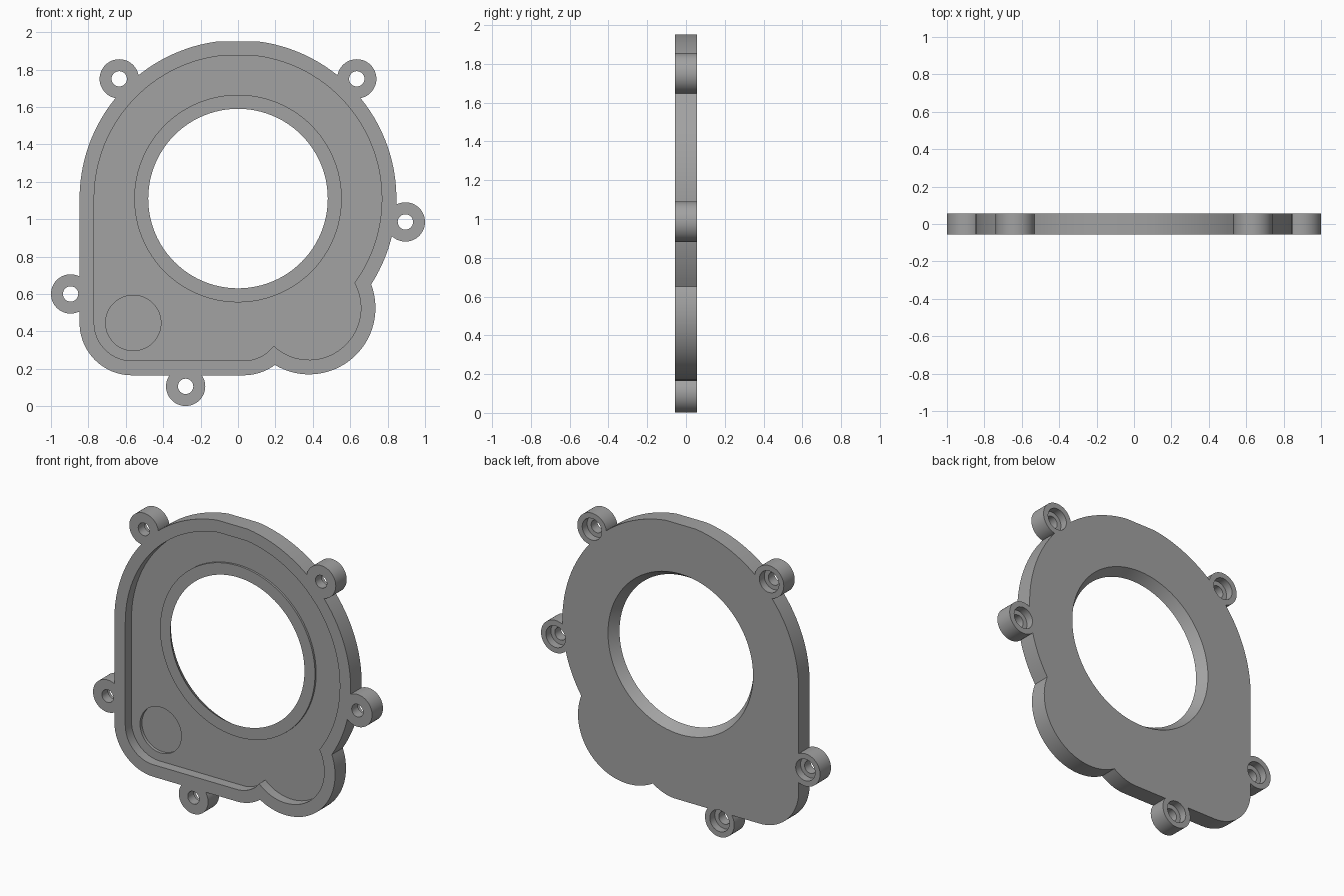
import bpy, bmesh, math
from mathutils import Vector

if "Cube" in bpy.data.objects:
    bpy.data.objects.remove(bpy.data.objects["Cube"])

FRONT, BACK, FLOOR = -0.056, 0.056, 0.008
CENTRE = (0.0, 1.11)          # main opening
CORNER = (-0.56, 0.445)       # lower left rounded corner
STEP = (0.03, 0.445)          # rounded end of the straight bottom edge
LOBE = (0.38, 0.525)          # lower right bulge
LUGS = [(-0.635, 1.75), (0.635, 1.75), (0.895, 0.985), (-0.895, 0.6), (-0.28, 0.106)]

grey = bpy.data.materials.new("grey_metal")
grey.diffuse_color = (0.36, 0.36, 0.36, 1)
grey.use_nodes = True
grey.node_tree.nodes["Principled BSDF"].inputs["Base Color"].default_value = grey.diffuse_color


def arc(c, r, a0, a1, n):
    return [(c[0] + r * math.cos(a0 + (a1 - a0) * i / n),
             c[1] + r * math.sin(a0 + (a1 - a0) * i / n)) for i in range(n + 1)]


def crossing(c0, r0, c1, r1, side):
    """Point where two circles meet, on the left (+1) or right (-1) of c0 to c1."""
    p, q = Vector(c0), Vector(c1)
    d = (q - p).length
    u = (q - p) / d
    a = (d * d + r0 * r0 - r1 * r1) / (2 * d)
    h = math.sqrt(r0 * r0 - a * a)
    return p + u * a + Vector((-u.y, u.x)) * h * side


def angle(c, p):
    return math.atan2(p[1] - c[1], p[0] - c[0])


def outline(inset):
    """Housing silhouette, counterclockwise, moved inward by inset."""
    big, small, lobe = 0.847 - inset, 0.28 - inset, 0.355 - inset
    low = crossing(STEP, small, LOBE, lobe, -1)
    high = crossing(LOBE, lobe, CENTRE, big, -1)
    flat = math.asin((1.95 - inset - CENTRE[1]) / big)
    pts = arc(CENTRE, big, angle(CENTRE, high), flat, 40)
    pts += arc(CENTRE, big, math.pi - flat, math.pi, 36)
    pts += arc((-0.847 + 0.28, CORNER[1]), small, math.pi, 1.5 * math.pi, 20)
    pts += arc(STEP, small, -math.pi / 2, angle(STEP, low), 10)
    pts += arc(LOBE, lobe, angle(LOBE, low), angle(LOBE, high), 36)[1:-1]
    return pts


def loft(name, loops):
    """Closed solid through equal-length loops, each given as (points, y)."""
    bm = bmesh.new()
    rings = [[bm.verts.new((x, y, z)) for x, z in pts] for pts, y in loops]
    for a, b in zip(rings, rings[1:]):
        for i in range(len(a)):
            j = (i + 1) % len(a)
            bm.faces.new((a[i], a[j], b[j], b[i]))
    bm.faces.new(rings[0])
    bm.faces.new(rings[-1])
    bmesh.ops.recalc_face_normals(bm, faces=bm.faces)
    mesh = bpy.data.meshes.new(name)
    bm.to_mesh(mesh)
    bm.free()
    mesh.materials.append(grey)
    obj = bpy.data.objects.new(name, mesh)
    bpy.context.collection.objects.link(obj)
    return obj


def disc(name, c, r0, y0, y1, r1=None, n=48):
    ring = lambda r: arc(c, r, 0, 2 * math.pi, n)[:-1]
    return loft(name, [(ring(r0), y0), (ring(r0 if r1 is None else r1), y1)])


def combine(target, tool, operation):
    """Apply a boolean and discard the helper."""
    tool.hide_render = True
    mod = target.modifiers.new(operation, 'BOOLEAN')
    mod.operation, mod.solver, mod.object = operation, 'EXACT', tool
    bpy.context.view_layer.objects.active = target
    bpy.ops.object.modifier_apply(modifier=mod.name)
    bpy.data.objects.remove(tool)


# Plate with the tray hollowed out of its front
cover = loft("housing_cover", [(outline(0), FRONT), (outline(0), BACK)])
combine(cover, loft("tray_cutter", [(outline(0.078), FRONT - 0.1), (outline(0.078), FLOOR)]), 'DIFFERENCE')

# Low raised collar round the opening, and the shallow round pocket
combine(cover, disc("collar", CENTRE, 0.555, FLOOR - 0.013, FLOOR + 0.02, n=96), 'UNION')
combine(cover, disc("pocket_cutter", CORNER, 0.148, FLOOR - 0.03, FLOOR + 0.02), 'DIFFERENCE')

# Opening flares toward the back
lip = FLOOR - 0.013
ring = lambda r: arc(CENTRE, r, 0, 2 * math.pi, 96)[:-1]
combine(cover, loft("opening_cutter", [(ring(0.48), FRONT - 0.1), (ring(0.48), lip),
                                       (ring(0.52), BACK), (ring(0.52), BACK + 0.1)]), 'DIFFERENCE')

# Screw lugs, bored through and counterbored from the back
for c in LUGS:
    combine(cover, disc("lug", c, 0.105, FRONT, BACK), 'UNION')
for c in LUGS:
    combine(cover, disc("bore_cutter", c, 0.041, FRONT - 0.1, BACK + 0.1, n=32), 'DIFFERENCE')
    combine(cover, disc("counterbore_cutter", c, 0.07, BACK - 0.05, BACK + 0.1, n=32), 'DIFFERENCE')

# Smooth the curved walls, keep the edges crisp
bpy.ops.object.select_all(action='DESELECT')
cover.select_set(True)
bpy.context.view_layer.objects.active = cover
bpy.ops.object.shade_smooth_by_angle(angle=math.radians(30))
